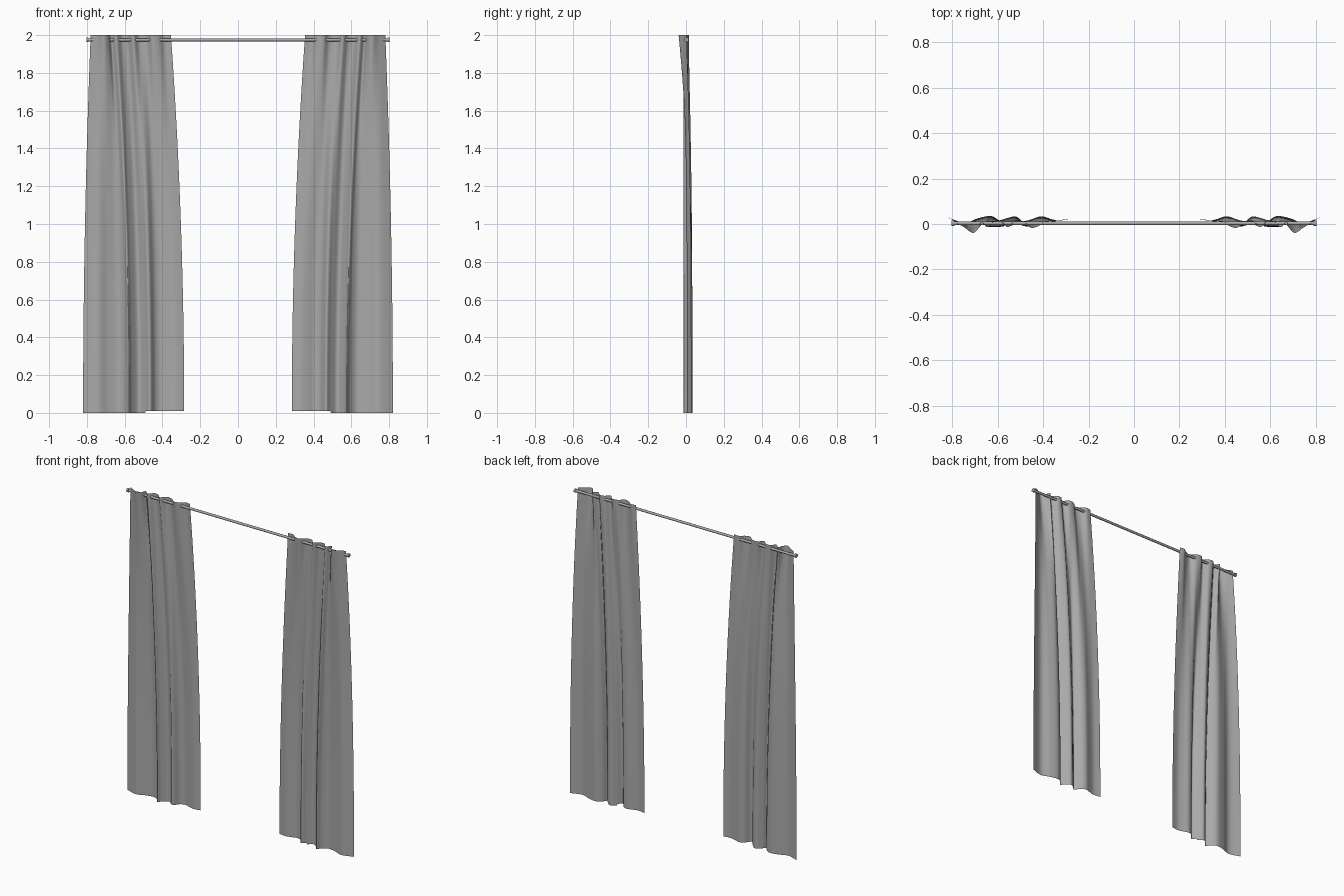
import bpy, bmesh, math
from mathutils import Vector

cube = bpy.data.objects.get("Cube")
if cube:
    bpy.data.objects.remove(cube, do_unlink=True)


def make_material(name, rgb):
    mat = bpy.data.materials.new(name)
    mat.use_nodes = True
    mat.diffuse_color = (*rgb, 1)
    mat.node_tree.nodes["Principled BSDF"].inputs["Base Color"].default_value = (*rgb, 1)
    return mat


GREY = make_material("plain grey", (0.4, 0.4, 0.4))
HEIGHT = 2.0
ROWS, STEPS = 40, 8

# Fold paths (x, y) along the gathered heading and the hanging hem
HEADING = [(.355, .01), (.39, .013), (.422, -.010), (.455, -.016), (.485, .010),
           (.525, .014), (.555, -.014), (.585, .010), (.615, .013), (.645, -.014),
           (.672, .008), (.688, -.024), (.712, -.039), (.745, -.016), (.78, .002)]
HEM = [(.285, .022), (.33, .015), (.365, .022), (.405, .034), (.437, .022),
       (.465, -.012), (.492, .012), (.525, .034), (.560, .008), (.576, -.012),
       (.594, .014), (.630, .035), (.685, .026), (.745, .006), (.82, .028)]


def smooth_path(points):
    """Catmull-Rom curve through the points."""
    pts = [Vector(p) for p in points]
    pts = [2 * pts[0] - pts[1]] + pts + [2 * pts[-1] - pts[-2]]
    path = []
    for a, b, c, d in zip(pts, pts[1:], pts[2:], pts[3:]):
        for k in range(STEPS):
            t = k / STEPS
            path.append(0.5 * (2 * b + (c - a) * t + (2 * a - 5 * b + 4 * c - d) * t * t
                               + (3 * b - a - 3 * c + d) * t ** 3))
    path.append(pts[-2])
    return path


def add_object(name, bm):
    mesh = bpy.data.meshes.new(name)
    bm.to_mesh(mesh)
    bm.free()
    mesh.materials.append(GREY)
    obj = bpy.data.objects.new(name, mesh)
    bpy.context.collection.objects.link(obj)
    bpy.context.view_layer.objects.active = obj
    bpy.ops.object.select_all(action='DESELECT')
    obj.select_set(True)
    bpy.ops.object.shade_smooth_by_angle(angle=math.radians(50))
    return obj


def curtain(name, side):
    """Cloth sheet lofted from the heading folds down to the hem folds."""
    top, hem = smooth_path(HEADING), smooth_path(HEM)
    bm = bmesh.new()
    grid = []
    for r in range(ROWS + 1):
        t = r / ROWS
        wx, wy = 1 - (1 - t) ** 2, 1 - (1 - t) ** 3
        row = []
        for i, (a, b) in enumerate(zip(top, hem)):
            lift = 0.01 if i < 0.42 * len(top) else 0
            x = a.x + (b.x - a.x) * wx
            y = a.y + (b.y - a.y) * wy
            row.append(bm.verts.new((side * x, y, HEIGHT * (1 - t) + lift * t)))
        grid.append(row)
    for upper, lower in zip(grid, grid[1:]):
        for i in range(len(upper) - 1):
            quad = (upper[i], lower[i], lower[i + 1], upper[i + 1])
            bm.faces.new(quad if side > 0 else quad[::-1])
    return add_object(name, bm)


def cylinder_x(name, x, radius, length):
    bm = bmesh.new()
    bmesh.ops.create_cone(bm, cap_ends=True, segments=20, radius1=radius,
                          radius2=radius, depth=length)
    bmesh.ops.rotate(bm, verts=bm.verts, matrix=Vector((0, 0, 1))
                     .rotation_difference(Vector((1, 0, 0))).to_matrix())
    bmesh.ops.translate(bm, verts=bm.verts, vec=(x, 0.003, 1.975))
    return add_object(name, bm)


# Curtains, rod and end caps
for side, label in ((1, "left"), (-1, "right")):
    curtain(label + "_curtain", side)
    cylinder_x(label + "_rod_cap", side * 0.797, 0.012, 0.012)
cylinder_x("curtain_rod", 0, 0.008, 1.59)
